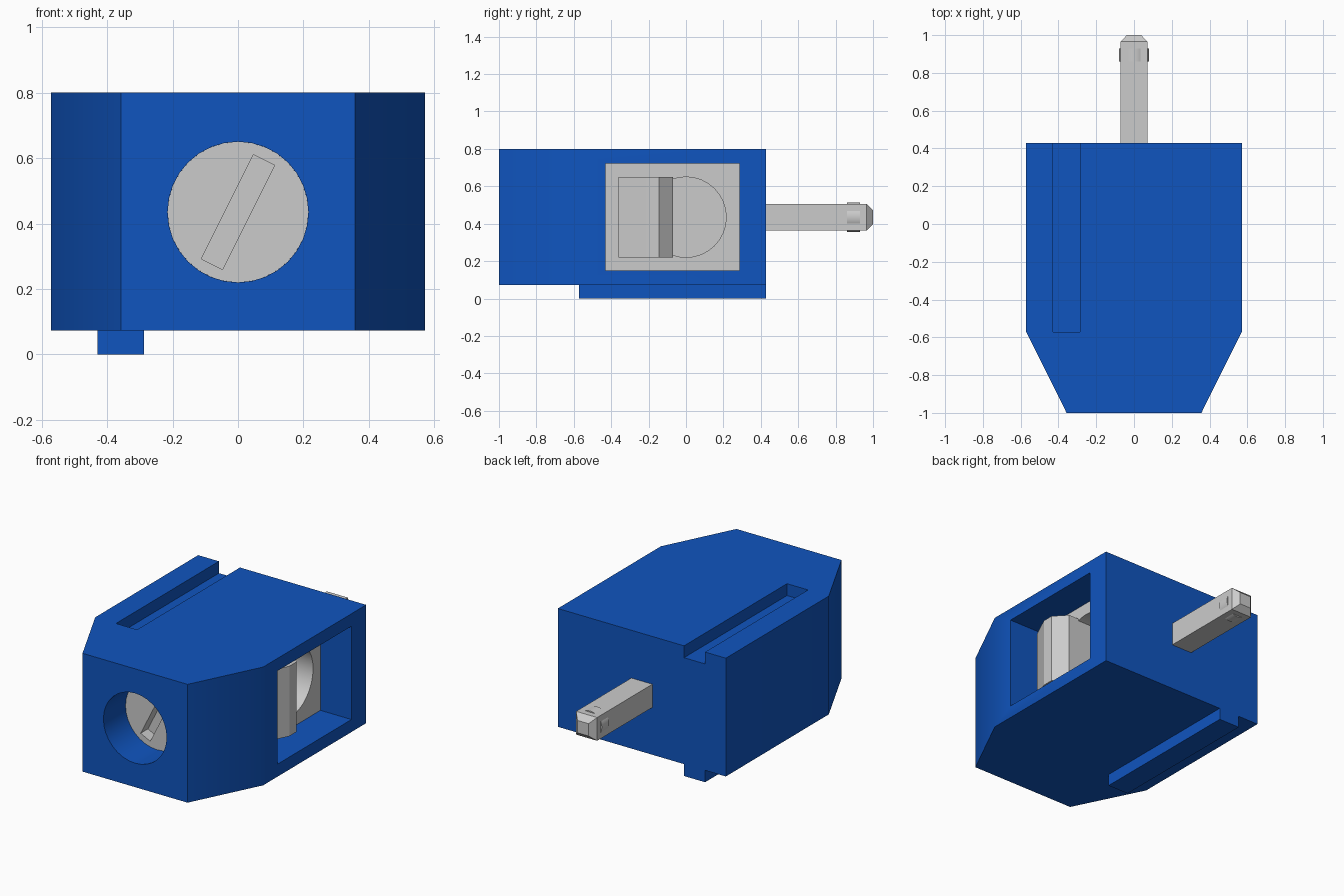
import bpy, bmesh, math
from mathutils import Vector

if "Cube" in bpy.data.objects:
    bpy.data.objects.remove(bpy.data.objects["Cube"])

blue = bpy.data.materials.new("blue_plastic")
blue.diffuse_color = (0.005, 0.09, 0.52, 1)
blue.use_nodes = True
blue.node_tree.nodes["Principled BSDF"].inputs["Base Color"].default_value = blue.diffuse_color
ZC = 0.435  # height of the screw, wire hole and pin axis


def finish(name, bm, mat=None):
    bmesh.ops.recalc_face_normals(bm, faces=bm.faces)
    me = bpy.data.meshes.new(name)
    bm.to_mesh(me)
    bm.free()
    ob = bpy.data.objects.new(name, me)
    bpy.context.collection.objects.link(ob)
    if mat:
        me.materials.append(mat)
    return ob


def prism(name, profile, z0, z1, mat=None):
    bm = bmesh.new()
    face = bm.faces.new([bm.verts.new((x, y, z0)) for x, y in profile])
    top = bmesh.ops.extrude_face_region(bm, geom=[face])["geom"]
    bmesh.ops.translate(bm, vec=(0, 0, z1 - z0),
                        verts=[v for v in top if isinstance(v, bmesh.types.BMVert)])
    return finish(name, bm, mat)


def box(name, x, y, z, mat=None):
    return prism(name, [(x[0], y[0]), (x[1], y[0]), (x[1], y[1]), (x[0], y[1])], *z, mat)


def rod(name, axis, r, a, b, mat=None):
    """Cylinder along x or y from a to b, centred on the common axis height."""
    bm = bmesh.new()
    bmesh.ops.create_cone(bm, cap_ends=True, segments=32, radius1=r, radius2=r, depth=b - a)
    d = Vector((1, 0, 0)) if axis == "x" else Vector((0, 1, 0))
    bm.transform(d.to_track_quat("Z", "Y").to_matrix().to_4x4())
    bmesh.ops.translate(bm, vec=d * (a + b) / 2 + Vector((0, 0, ZC)), verts=bm.verts)
    return finish(name, bm, mat)


def cut(ob, *cutters):
    bpy.context.view_layer.objects.active = ob
    for c in cutters:
        m = ob.modifiers.new("cut", "BOOLEAN")
        m.operation, m.solver, m.object = "DIFFERENCE", "EXACT", c
        bpy.ops.object.modifier_apply(modifier=m.name)
        bpy.data.objects.remove(c)


def smooth(ob):
    bpy.ops.object.select_all(action="DESELECT")
    ob.select_set(True)
    bpy.context.view_layer.objects.active = ob
    bpy.ops.object.shade_smooth_by_angle(angle=math.radians(30))


# Housing with tapered front, top groove, side pocket and screw bore
half = [(0.357, -1), (0.571, -0.571), (0.571, 0.429)]
housing = prism("housing", half + [(-x, y) for x, y in reversed(half)], 0.073, 0.8, blue)
cut(housing,
    box("groove", (-0.43, -0.287), (-0.571, 0.6), (0.727, 0.9)),
    box("pocket", (-0.36, 0.7), (-0.43, 0.286), (0.15, 0.723)),
    rod("bore", "y", 0.215, -1.1, -0.7))
smooth(housing)

# Guide rib that matches the groove
box("guide_rib", (-0.43, -0.287), (-0.571, 0.429), (0, 0.08), blue)

# Metal block with the wire hole
block = box("wire_block", (-0.36, 0.36), (-0.43, 0.286), (0.15, 0.723))
cut(block, rod("wire_hole", "x", 0.215, -0.29, 0.6))
smooth(block)

# Clamp plate with bent ends
jaw = [(0.43, -0.36), (0.5, -0.215), (0.5, -0.145), (0.43, -0.07)]
prism("clamp_plate", jaw + [(-0.28, -0.07), (-0.28, -0.36)], 0.22, 0.65)

# Slotted clamping screw
screw = rod("screw", "y", 0.2149, -0.785, -0.4)
slot = box("slot", (-0.036, 0.036), (-0.9, -0.715), (-0.178, 0.178))
slot.rotation_euler.y = math.atan(0.5)
slot.location.z = ZC
bpy.context.view_layer.update()
cut(screw, slot)
smooth(screw)

# Square contact pin with tapered tip
bm = bmesh.new()
rings = [[bm.verts.new((sx * h, y, ZC + sz * h))
          for sx, sz in ((-1, -1), (1, -1), (1, 1), (-1, 1))]
         for y, h in ((0.4, 0.0714), (0.965, 0.0714), (1.0, 0.038))]
for a, b in zip(rings, rings[1:]):
    for i in range(4):
        bm.faces.new((a[i], a[(i + 1) % 4], b[(i + 1) % 4], b[i]))
bm.faces.new(rings[0])
bm.faces.new(rings[-1])
finish("contact_pin", bm)

# Round collar bulging through the four sides of the pin
smooth(rod("pin_collar", "y", 0.079, 0.86, 0.93))
